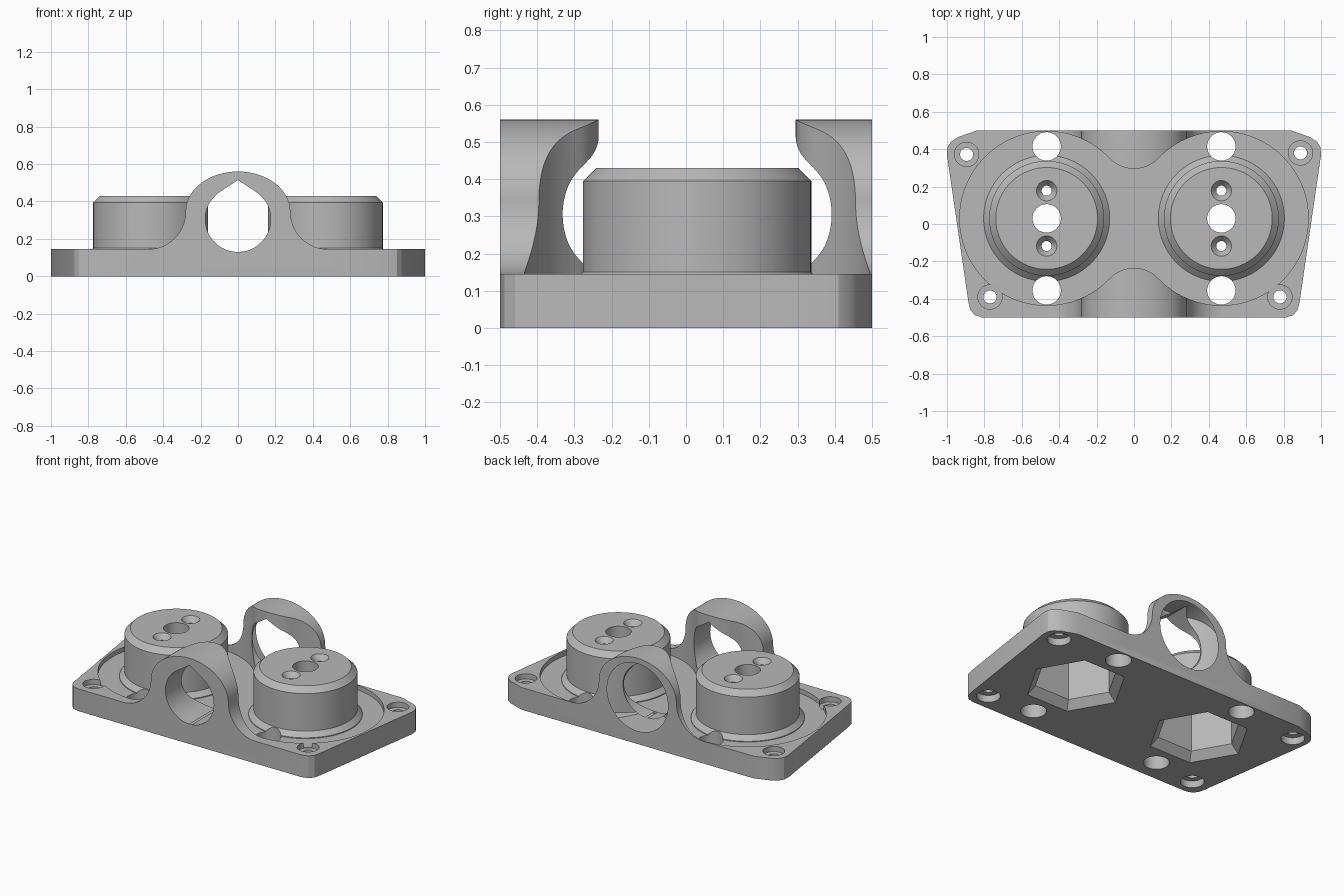
import bpy, bmesh, math

cube = bpy.data.objects.get("Cube")
if cube:
    bpy.data.objects.remove(cube, do_unlink=True)

grey = bpy.data.materials.new("machined grey")
grey.use_nodes = True
grey.diffuse_color = (0.48, 0.48, 0.48, 1)
grey.node_tree.nodes["Principled BSDF"].inputs["Base Color"].default_value = grey.diffuse_color


def arc(cx, cy, r, start, end, n=24, ry=None):
    """Points on an arc, angles in degrees."""
    ry = ry or r
    angles = [math.radians(start + (end - start) * i / n) for i in range(n + 1)]
    return [(cx + r * math.cos(a), cy + ry * math.sin(a)) for a in angles]


def loft(name, rings):
    """Closed solid through rings of equal point count."""
    bm = bmesh.new()
    loops = [[bm.verts.new(p) for p in ring] for ring in rings]
    n = len(loops[0])
    for a, b in zip(loops, loops[1:]):
        for i in range(n):
            j = (i + 1) % n
            bm.faces.new((a[i], a[j], b[j], b[i]))
    bm.faces.new(loops[0])
    bm.faces.new(loops[-1])
    bmesh.ops.remove_doubles(bm, verts=bm.verts, dist=1e-4)
    bmesh.ops.recalc_face_normals(bm, faces=bm.faces)
    mesh = bpy.data.meshes.new(name)
    bm.to_mesh(mesh)
    bm.free()
    mesh.materials.append(grey)
    obj = bpy.data.objects.new(name, mesh)
    bpy.context.collection.objects.link(obj)
    return obj


def prism_z(name, outline, low, high):
    return loft(name, [[(x, y, z) for x, y in outline] for z in (low, high)])


def prism_y(name, outline, front, back):
    return loft(name, [[(x, y, z) for x, z in outline] for y in (front, back)])


def turned(name, x, y, profile, sides=64):
    """Stack of (radius, height) rings around a vertical axis."""
    return loft(name, [[(px, py, z) for px, py in arc(x, y, r, 0, 360, sides)[:-1]]
                       for r, z in profile])


def combine(body, other, operation):
    mod = body.modifiers.new(operation, 'BOOLEAN')
    mod.operation = operation
    mod.solver = 'EXACT'
    mod.object = other
    bpy.context.view_layer.objects.active = body
    bpy.ops.object.modifier_apply(modifier=mod.name)
    bpy.data.objects.remove(other, do_unlink=True)


CX, CY, TOP, FLOOR = 0.467, 0.03, 0.145, 0.115

# Tapered base plate with softened corners
half = [(.81, -.5), (.85, -.488), (.875, -.46), (.885, -.42),
        (1, .37), (.997, .41), (.978, .44), (.94, .465), (.84, .5)]
outline = half + [(-x, y) for x, y in reversed(half)]
body = prism_z("bearing_mount", outline, 0, TOP)

# Arch that sweeps up from the plate
side = arc(.48, .345, .2, 270, 180, 20) + arc(0, .345, .28, 0, 90, 28, ry=.215)
arch = [(.48, .05)] + side + [(-x, z) for x, z in reversed(side)] + [(-.48, .05)]
combine(body, prism_y("arch", arch, -.5, .5), 'UNION')

# Double round pocket with a filleted neck
t = math.degrees(math.atan2(.445, CX))
pocket = (arc(CX, CY, .465, 180 - t, t - 180, 72) + arc(0, CY - .445, .18, t, 180 - t)
          + arc(-CX, CY, .465, -t, t - 360, 72) + arc(0, CY + .445, .18, 180 + t, 360 - t))
combine(body, prism_z("pocket_cutter", pocket, FLOOR, 1), 'DIFFERENCE')

# Teardrop bore through both arches, with a tapered mouth at the back
teardrop = arc(0, .305, .175, 123.6, 416.4, 56) + [(0, .515)]
combine(body, prism_y("bore_cutter", teardrop, -.6, .6), 'DIFFERENCE')
mouth = [[(x, y, z) for x, z in arc(0, .305, r, 0, 360, 64)[:-1]]
         for r, y in ((.17, .39), (.225, .51))]
combine(body, loft("mouth_cutter", mouth), 'DIFFERENCE')

for s in (-1, 1):
    x = s * CX
    # Raised boss with flared foot and chamfered rim
    boss = [(.337, .06), (.337, .12), (.307, .15), (.307, .395), (.272, .43)]
    combine(body, turned("boss", x, CY, boss, 96), 'UNION')
    # Six-sided hollow underneath
    hollow = [(.31, -.01), (.25, .05), (.25, .33)]
    combine(body, turned("hollow_cutter", x, CY, hollow, 6), 'DIFFERENCE')
    # Centre hole and the two large holes through the plate
    for y in (CY, .415, -.355):
        combine(body, turned("hole_cutter", x, y, [(.076, -.1), (.076, .6)], 48), 'DIFFERENCE')
    # Countersunk screw holes
    for y in (CY + .148, CY - .148):
        screw = [(.027, .2), (.027, .395), (.06, .437)]
        combine(body, turned("screw_cutter", x, y, screw, 32), 'DIFFERENCE')

# Corner bolt holes, recessed on both faces
bolt = [(.07, -.05), (.07, .045), (.035, .046), (.035, .11), (.065, .111), (.065, .2)]
for x, y in ((-.895, .372), (.89, .38), (-.77, -.39), (.78, -.39)):
    combine(body, turned("bolt_cutter", x, y, bolt, 32), 'DIFFERENCE')

# Smooth curves, crisp edges
for o in bpy.context.selected_objects:
    o.select_set(False)
body.select_set(True)
bpy.context.view_layer.objects.active = body
bpy.ops.object.shade_smooth_by_angle(angle=math.radians(25))
